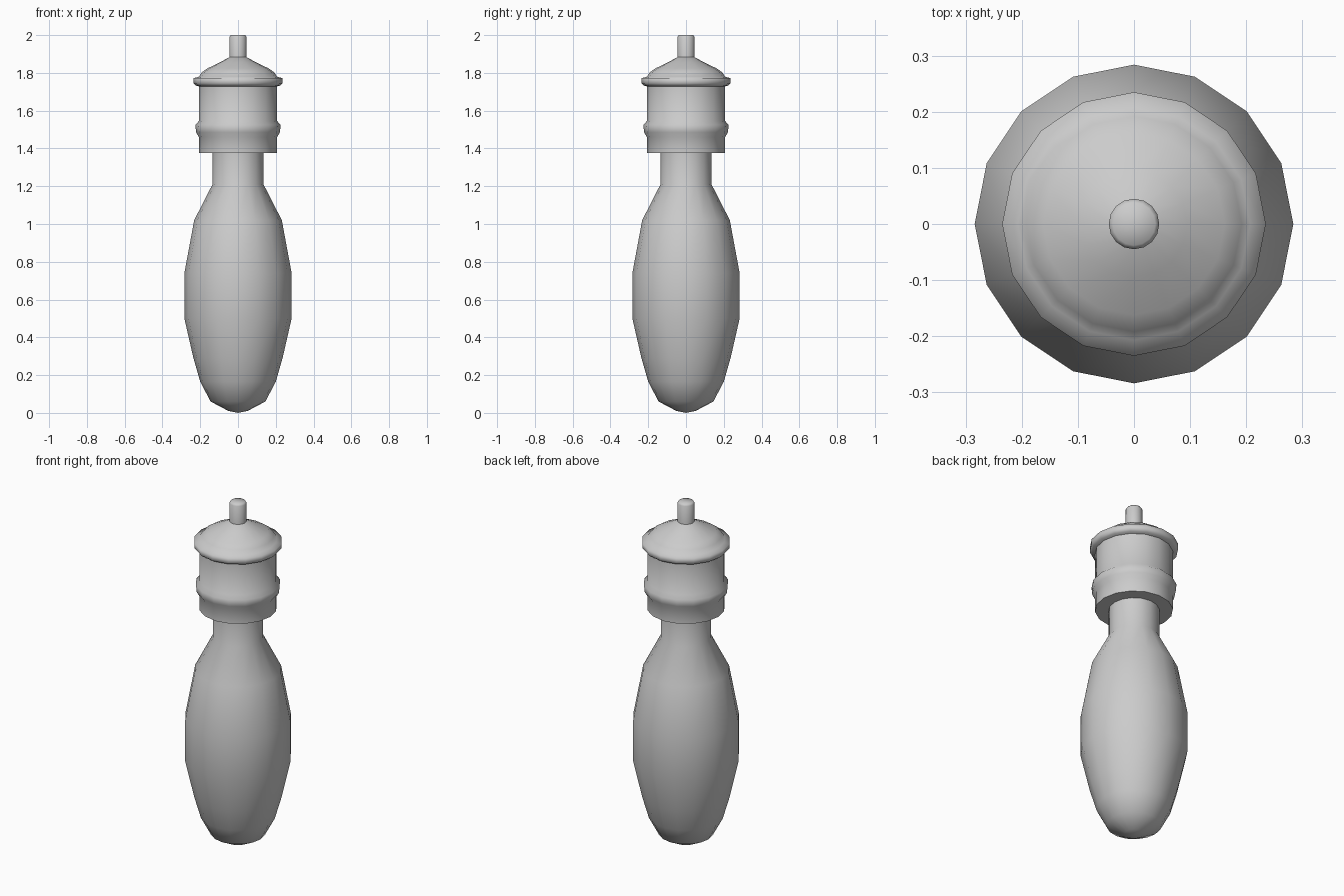
import bpy, bmesh
from math import cos, sin, pi, radians

if "Cube" in bpy.data.objects:
    bpy.data.objects.remove(bpy.data.objects["Cube"])

SIDES = 16


def lathe(name, profile, angle=60):
    """Revolve (radius, z) points around z; radius 0 makes a pole."""
    bm = bmesh.new()
    rings = []
    for r, z in profile:
        if r == 0:
            rings.append([bm.verts.new((0, 0, z))] * SIDES)
        else:
            rings.append([bm.verts.new((r * cos(2 * pi * i / SIDES),
                                        r * sin(2 * pi * i / SIDES), z))
                          for i in range(SIDES)])
    for low, high in zip(rings, rings[1:]):
        for i in range(SIDES):
            j = (i + 1) % SIDES
            corners = [low[i], low[j], high[j], high[i]]
            bm.faces.new(list(dict.fromkeys(corners)))
    bmesh.ops.recalc_face_normals(bm, faces=bm.faces)
    mesh = bpy.data.meshes.new(name)
    bm.to_mesh(mesh)
    bm.free()
    obj = bpy.data.objects.new(name, mesh)
    bpy.context.collection.objects.link(obj)
    bpy.ops.object.select_all(action='DESELECT')
    obj.select_set(True)
    bpy.context.view_layer.objects.active = obj
    bpy.ops.object.shade_smooth_by_angle(angle=radians(angle))
    return obj


# Rounded tapering body with a straight neck
lathe("body", [(0, 0.0), (0.05, 0.01), (0.145, 0.06), (0.2, 0.165),
               (0.236, 0.29), (0.284, 0.5), (0.284, 0.74), (0.232, 1.02),
               (0.135, 1.21), (0.135, 1.4)])

# Collar with a raised band, closed underneath around the neck
lathe("collar", [(0.12, 1.377), (0.207, 1.377), (0.207, 1.46),
                 (0.222, 1.485), (0.226, 1.525), (0.207, 1.545),
                 (0.207, 1.75)], angle=80)

# Domed lid with an overhanging rim
lathe("lid", [(0.2, 1.727), (0.225, 1.733), (0.235, 1.745), (0.235, 1.772),
              (0.207, 1.78), (0.192, 1.803), (0.162, 1.824), (0.095, 1.856),
              (0.044, 1.884), (0, 1.89)], angle=80)

# Small stem on top
lathe("stem", [(0.045, 1.86), (0.045, 1.99), (0.038, 2.0), (0, 2.0)], angle=100)
